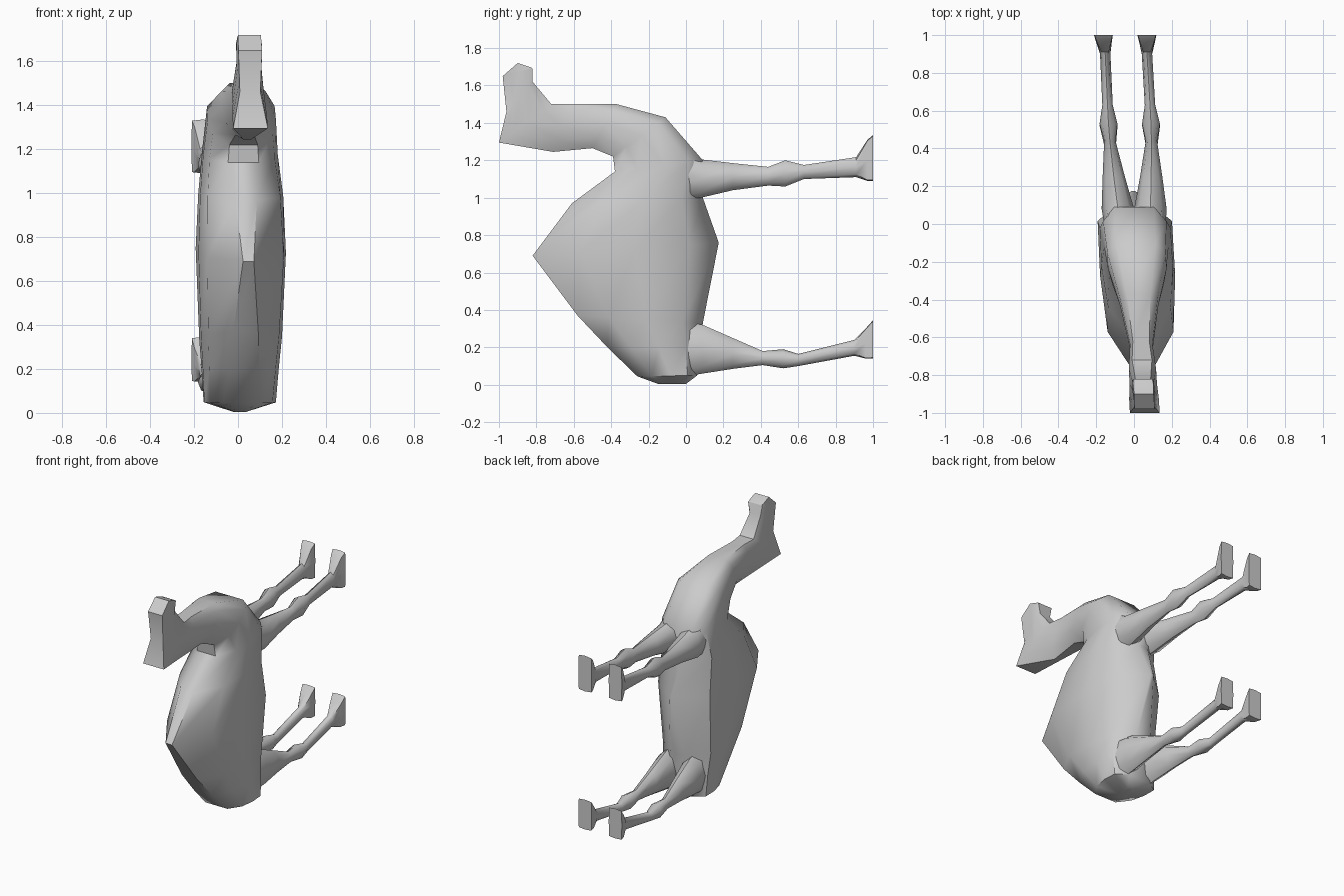
import bpy, bmesh
from math import radians, cos, sin, pi

old = bpy.data.objects.get("Cube")
if old:
    bpy.data.objects.remove(old)

grey = bpy.data.materials.new("plain grey")
grey.use_nodes = True
colour = (0.6, 0.6, 0.6, 1)
grey.diffuse_color = colour
grey.node_tree.nodes["Principled BSDF"].inputs["Base Color"].default_value = colour


def loft(name, rings):
    """Skin a list of equal-length point rings, with the whole animal turned slightly."""
    bm = bmesh.new()
    loops = [[bm.verts.new((x + 0.005 - 0.052 * y, y, z)) for x, y, z in r] for r in rings]
    for a, b in zip(loops, loops[1:]):
        for i in range(len(a)):
            j = (i + 1) % len(a)
            bm.faces.new((a[i], a[j], b[j], b[i]))
    bm.faces.new(loops[0])
    bm.faces.new(loops[-1])
    bmesh.ops.recalc_face_normals(bm, faces=bm.faces)
    mesh = bpy.data.meshes.new(name)
    bm.to_mesh(mesh)
    bm.free()
    mesh.materials.append(grey)
    ob = bpy.data.objects.new(name, mesh)
    bpy.context.collection.objects.link(ob)
    bpy.ops.object.select_all(action='DESELECT')
    ob.select_set(True)
    bpy.context.view_layer.objects.active = ob
    bpy.ops.object.shade_smooth_by_angle(angle=radians(50))
    return ob


def section(back, belly, width, back_flat=0.25, belly_flat=0.15):
    """Cross-section spanned between a spine point and a belly point (y, z)."""
    half = [(0, back_flat), (0.25, max(0.85, back_flat)), (0.55, 0.97),
            (0.84, max(0.96, belly_flat)), (1, belly_flat)]
    outline = half + [(t, -w) for t, w in reversed(half)]
    return [(w * width, back[0] + t * (belly[0] - back[0]), back[1] + t * (belly[1] - back[1]))
            for t, w in outline]


# Body, neck and head in one skin, from rump to muzzle
loft("body_neck_and_head", [
    section((-0.15, 0.005), (0.0, 0.005), 0.03),
    section((-0.26, 0.045), (0.06, 0.05), 0.168, 0.5, 0.5),
    section((-0.42, 0.2), (0.08, 0.2), 0.178, 0.4, 0.4),
    section((-0.58, 0.37), (0.09, 0.33), 0.19, 0.3, 0.3),
    section((-0.82, 0.69), (0.175, 0.76), 0.205, 0.12, 0.05),
    section((-0.61, 0.97), (0.09, 1.0), 0.195, 0.25, 0.2),
    section((-0.38, 1.14), (0.09, 1.2), 0.175, 0.4, 0.6),
    section((-0.39, 1.22), (-0.11, 1.43), 0.16, 0.4, 0.65),
    section((-0.5, 1.265), (-0.37, 1.5), 0.105, 0.4, 0.6),
    section((-0.71, 1.245), (-0.62, 1.5), 0.062, 0.3, 0.7),
    section((-1.0, 1.295), (-0.72, 1.5), 0.075, 1.05, 0.7),
    section((-0.96, 1.46), (-0.82, 1.62), 0.058, 0.8, 0.7),
    section((-0.98, 1.65), (-0.82, 1.69), 0.06, 0.9, 0.9),
    section((-0.9, 1.72), (-0.825, 1.695), 0.055, 0.95, 0.9),
])


def leg_ring(side, y, low, high, inner, outer, corner=0):
    """Eight-sided leg section; corner squares it off."""
    cx, cz = (inner + outer) / 2, (low + high) / 2
    rx, rz = (outer - inner) / 2, (high - low) / 2
    pts = []
    for i in range(8):
        a = i * pi / 4
        k = 1.35 if corner and i % 2 else 1
        pts.append((side * (cx + rx * k * cos(a)), y, cz + rz * k * sin(a)))
    return pts


# Lengthwise leg stations: y, low z, high z, inner x, outer x
front_leg = [(-0.12, 0.98, 1.36, 0.0, 0.15), (0.08, 1.0, 1.205, 0.0, 0.172),
             (0.25, 1.04, 1.185, 0.04, 0.158), (0.44, 1.065, 1.165, 0.08, 0.14),
             (0.53, 1.06, 1.2, 0.065, 0.16), (0.63, 1.1, 1.175, 0.085, 0.14),
             (0.91, 1.11, 1.217, 0.083, 0.138), (0.97, 1.09, 1.31, 0.073, 0.155),
             (1.0, 1.09, 1.335, 0.065, 0.165)]
hind_leg = [(-0.1, 0.03, 0.36, 0.02, 0.15), (0.09, 0.06, 0.32, 0.02, 0.165),
            (0.25, 0.085, 0.25, 0.05, 0.15), (0.41, 0.105, 0.18, 0.08, 0.14),
            (0.52, 0.088, 0.19, 0.065, 0.16), (0.6, 0.1, 0.165, 0.085, 0.14),
            (0.9, 0.155, 0.24, 0.083, 0.138), (0.96, 0.14, 0.3, 0.073, 0.155),
            (1.0, 0.14, 0.345, 0.065, 0.165)]

for part, stations in (("front_leg", front_leg), ("hind_leg", hind_leg)):
    for word, side in (("left", 1), ("right", -1)):
        loft(f"{word}_{part}", [leg_ring(side, *s, corner=s[0] > 0.95) for s in stations])
